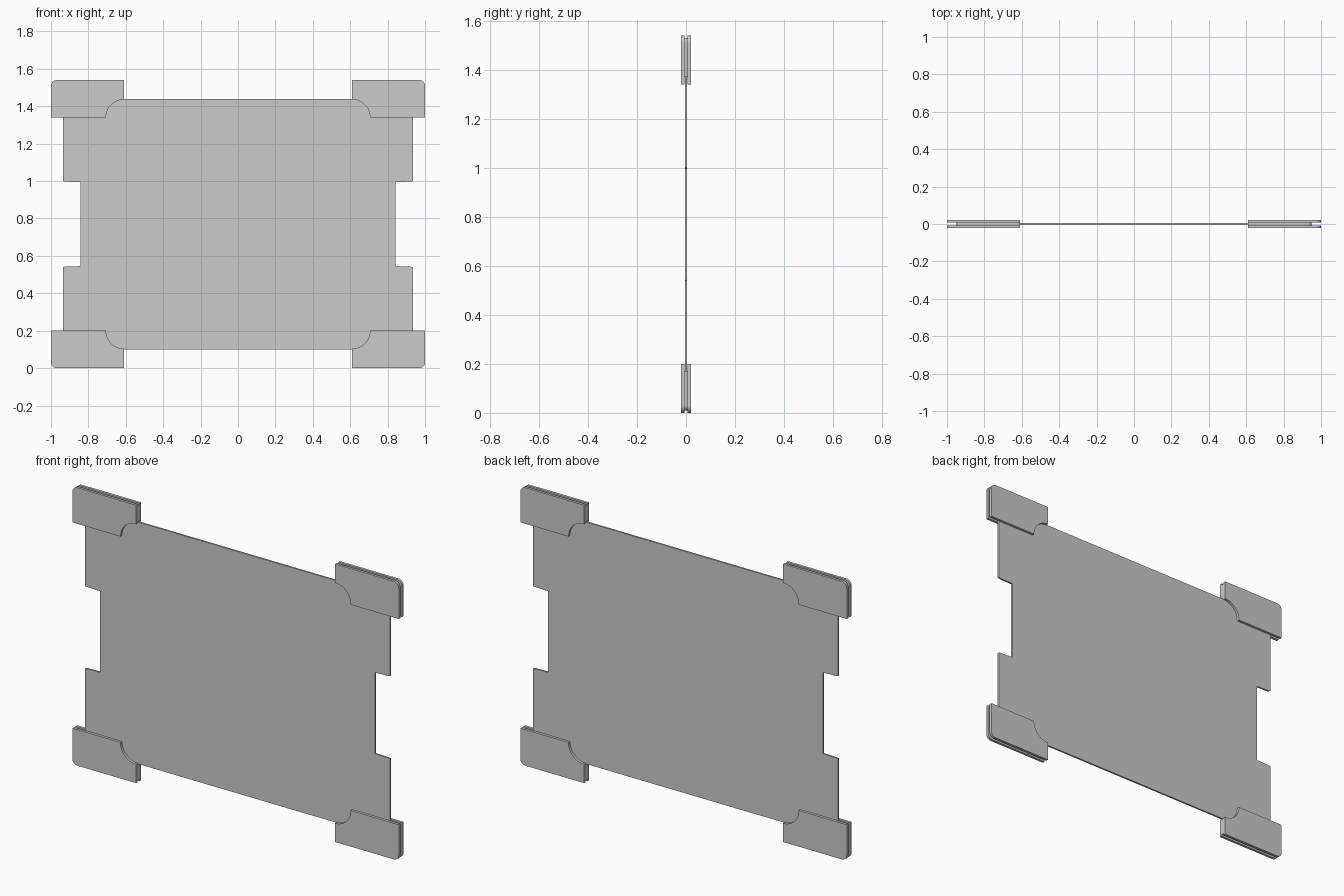
import bpy, bmesh
from math import sin, cos, pi

if "Cube" in bpy.data.objects:
    bpy.data.objects.remove(bpy.data.objects["Cube"])

MID = 0.77  # height of the horizontal symmetry line


def slab(name, pts, y0, y1):
    """Extrude an (x, z) outline from y0 to y1."""
    bm = bmesh.new()
    face = bm.faces.new([bm.verts.new((x, y0, z)) for x, z in pts])
    ext = bmesh.ops.extrude_face_region(bm, geom=[face])
    verts = [v for v in ext["geom"] if isinstance(v, bmesh.types.BMVert)]
    bmesh.ops.translate(bm, verts=verts, vec=(0, y1 - y0, 0))
    bmesh.ops.recalc_face_normals(bm, faces=bm.faces)
    mesh = bpy.data.meshes.new(name)
    bm.to_mesh(mesh)
    bm.free()
    ob = bpy.data.objects.new(name, mesh)
    bpy.context.collection.objects.link(ob)
    return ob


def arc(cx, cz, r, a0, a1, n=10):
    return [(cx + r * cos(a0 + (a1 - a0) * i / n),
             cz + r * sin(a0 + (a1 - a0) * i / n)) for i in range(n + 1)]


# Flat panel with a notch in each side
right = [(0.935, 0.10), (0.935, 0.54), (0.922, 0.543), (0.843, 0.545)]
right += [(x, 2 * MID - z) for x, z in reversed(right)]
slab("panel", right + [(-x, z) for x, z in reversed(right)], -0.005, 0.005)

# Corner clip outlines, drawn for the upper right corner
plate = (arc(0.61, 1.34, 0.096, pi / 2, 0, 12) + [(1.0, 1.34)]
         + arc(0.97, 1.51, 0.03, 0, pi / 2) + [(0.61, 1.54)])
spacer = ([(0.61, 1.44), (0.935, 1.44), (0.935, 1.37), (0.95, 1.37)]
          + arc(0.93, 1.51, 0.02, 0, pi / 2, 6) + [(0.61, 1.53)])

for side, sx in (("left", -1), ("right", 1)):
    for level, sz in (("lower", -1), ("upper", 1)):
        def place(pts):
            return [(x * sx, MID + (z - MID) * sz) for x, z in pts]
        tag = f"{level}_{side}"
        # Front and back plates with the spacer between them
        slab(f"clip_front_{tag}", place(plate), -0.021, -0.007)
        slab(f"clip_back_{tag}", place(plate), 0.007, 0.021)
        slab(f"clip_spacer_{tag}", place(spacer), -0.007, 0.007)
